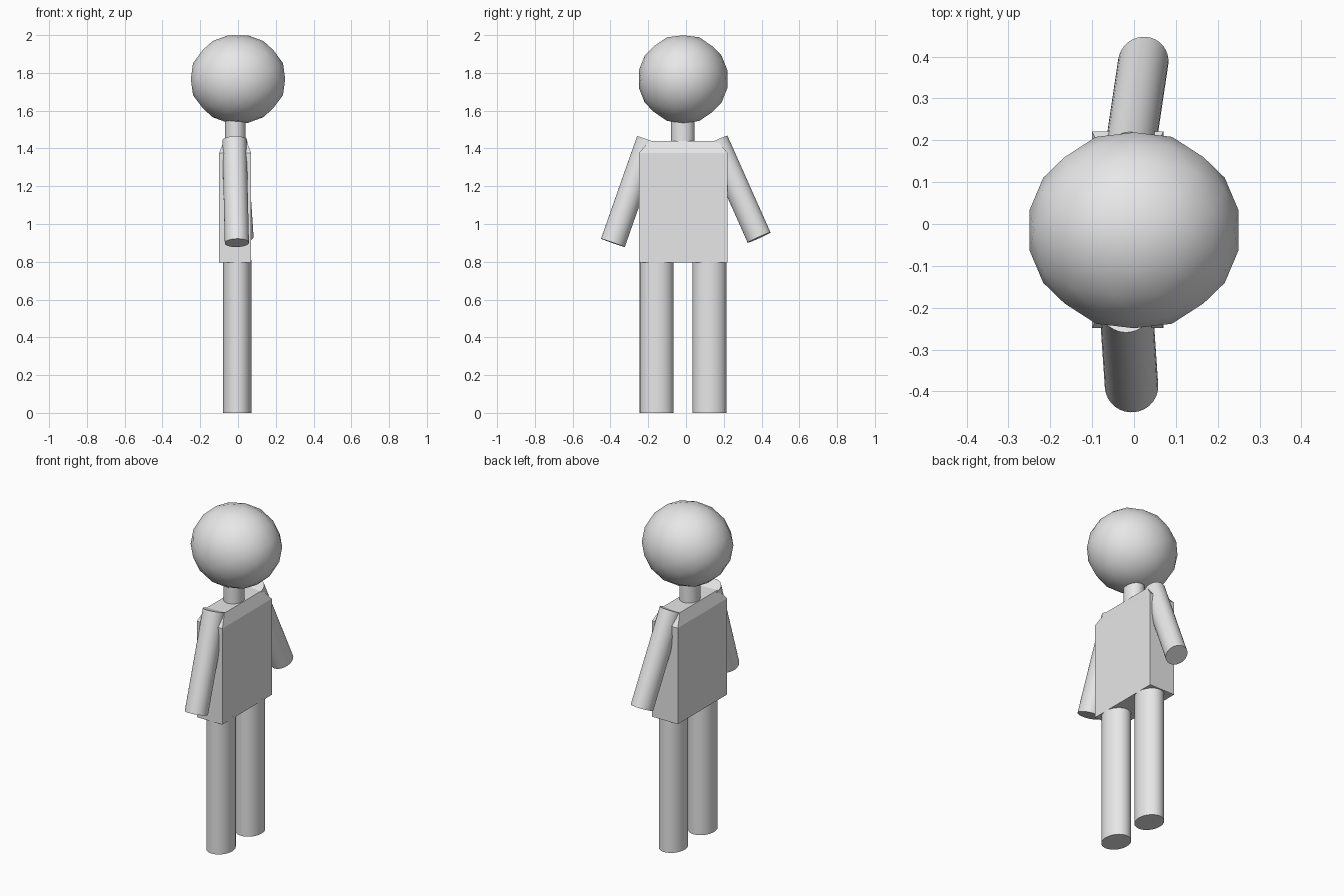
import bpy, bmesh, math
from mathutils import Vector

cube = bpy.data.objects.get("Cube")
if cube:
    bpy.data.objects.remove(cube, do_unlink=True)

grey = bpy.data.materials.new("plain grey")
grey.use_nodes = True
grey.diffuse_color = (0.8, 0.8, 0.8, 1)
grey.node_tree.nodes["Principled BSDF"].inputs["Base Color"].default_value = (0.8, 0.8, 0.8, 1)


def finish(name, bm, angle):
    """Turn a bmesh into a grey object, smooth below the given angle."""
    bmesh.ops.recalc_face_normals(bm, faces=bm.faces[:])
    mesh = bpy.data.meshes.new(name)
    bm.to_mesh(mesh)
    bm.free()
    mesh.materials.append(grey)
    obj = bpy.data.objects.new(name, mesh)
    bpy.context.collection.objects.link(obj)
    bpy.ops.object.select_all(action="DESELECT")
    bpy.context.view_layer.objects.active = obj
    obj.select_set(True)
    bpy.ops.object.shade_smooth_by_angle(angle=math.radians(angle))
    return obj


def rod(name, start, end, rx, ry):
    """Elliptical cylinder running between two points."""
    start, end = Vector(start), Vector(end)
    axis = end - start
    bm = bmesh.new()
    bmesh.ops.create_cone(bm, cap_ends=True, segments=32, radius1=1, radius2=1, depth=1)
    bmesh.ops.scale(bm, vec=(rx, ry, axis.length), verts=bm.verts[:])
    turn = Vector((0, 0, 1)).rotation_difference(axis)
    for v in bm.verts:
        v.co = turn @ v.co + (start + end) / 2
    return finish(name, bm, 40)


# Head: faceted ball from an icosahedron with each edge cut in three
bm = bmesh.new()
phi = (1 + math.sqrt(5)) / 2
for a in (-1, 1):
    for b in (-phi, phi):
        for corner in ((b, a, 0), (0, b, a), (a, 0, b)):
            bm.verts.new(corner)
bmesh.ops.convex_hull(bm, input=bm.verts[:])
bmesh.ops.subdivide_edges(bm, edges=bm.edges[:], cuts=2, use_grid_fill=True)
bmesh.ops.triangulate(bm, faces=bm.faces[:])
for v in bm.verts:
    n = v.co.normalized()
    v.co = Vector((n.x * 0.255, n.y * 0.239, n.z * 0.237)) + Vector((0, -0.015, 1.767))
finish("head", bm, 40)

# Neck
rod("neck", (-0.014, -0.017, 1.4), (-0.014, -0.017, 1.58), 0.055, 0.062)

# Torso: box with a sloped shoulder rim
bm = bmesh.new()
rings = []
for z, hx, hy in ((0.797, 0.085, 0.235), (1.375, 0.085, 0.235), (1.44, 0.06, 0.18)):
    rings.append([bm.verts.new((-0.015 + sx * hx, -0.014 + sy * hy, z))
                  for sx, sy in ((-1, -1), (1, -1), (1, 1), (-1, 1))])
for low, high in zip(rings, rings[1:]):
    for i in range(4):
        j = (i + 1) % 4
        bm.faces.new((low[i], low[j], high[j], high[i]))
bm.faces.new(rings[0])
bm.faces.new(rings[-1])
finish("torso", bm, 10)

# Legs
for name, y in (("front_leg", -0.155), ("back_leg", 0.125)):
    rod(name, (-0.004, y, 0), (-0.004, y, 0.81), 0.075, 0.09)

# Arms
rod("front_arm", (-0.019, -0.196, 1.443), (-0.006, -0.387, 0.9), 0.064, 0.067)
rod("back_arm", (-0.012, 0.159, 1.44), (0.022, 0.387, 0.928), 0.06, 0.067)
